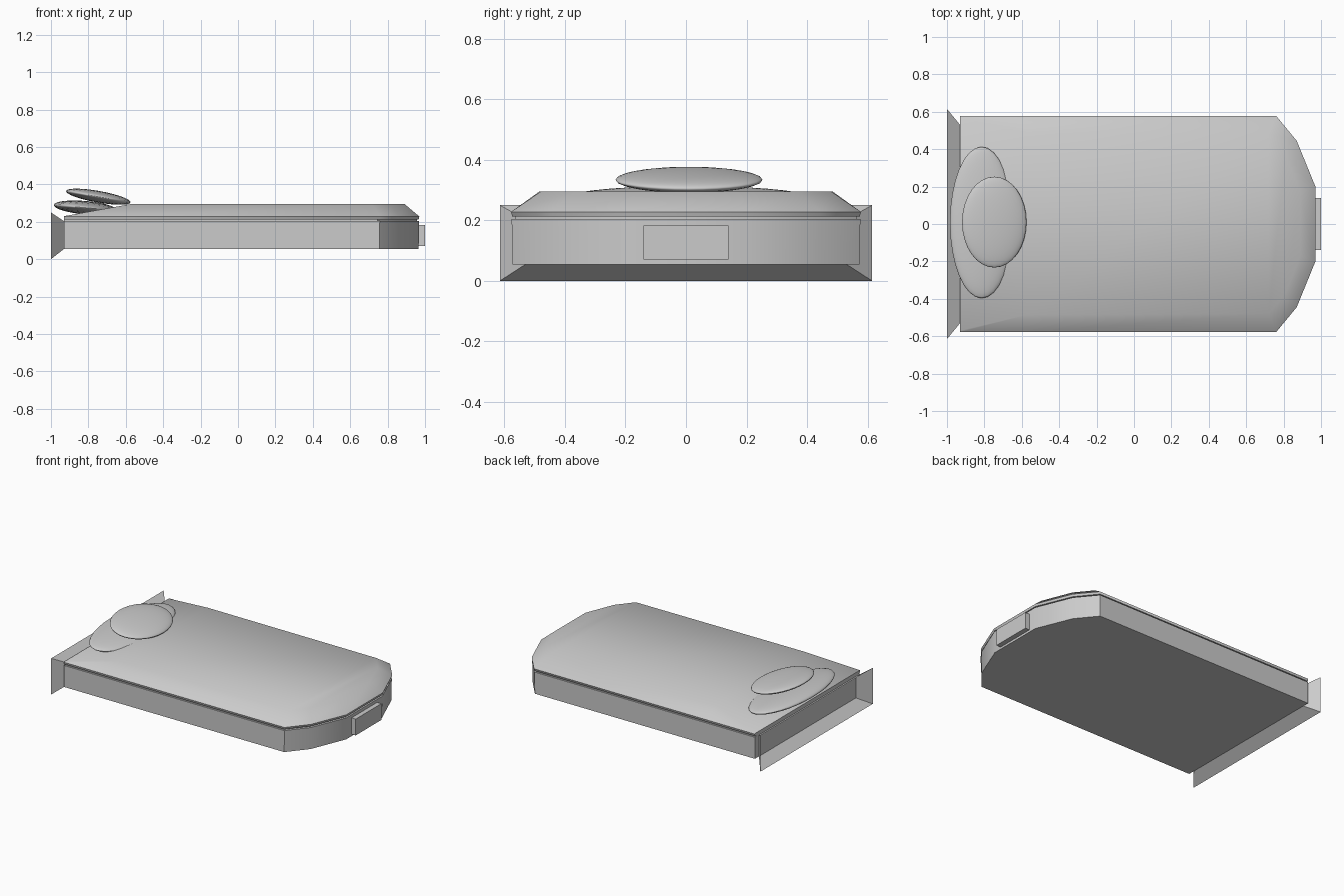
import bpy, bmesh, math

if "Cube" in bpy.data.objects:
    bpy.data.objects.remove(bpy.data.objects["Cube"])

def finish(bm, name, angle=50, fix=True):
    if fix:
        bmesh.ops.recalc_face_normals(bm, faces=bm.faces[:])
    me = bpy.data.meshes.new(name)
    bm.to_mesh(me)
    bm.free()
    ob = bpy.data.objects.new(name, me)
    bpy.context.collection.objects.link(ob)
    bpy.ops.object.select_all(action='DESELECT')
    ob.select_set(True)
    bpy.context.view_layer.objects.active = ob
    bpy.ops.object.shade_smooth_by_angle(angle=math.radians(angle))
    return ob

def loft(name, rings, caps=True, angle=50):
    bm = bmesh.new()
    loops = [[bm.verts.new(p) for p in r] for r in rings]
    n = len(loops[0])
    for a, b in zip(loops, loops[1:]):
        for i in range(n):
            j = (i + 1) % n
            bm.faces.new((a[i], a[j], b[j], b[i]))
    if caps:
        bm.faces.new(loops[0])
        # split the last ring into strips across y so a sloping lid stays clean
        top = loops[-1]
        for i in range(n // 2 - 1):
            bm.faces.new((top[i], top[i + 1], top[n - 2 - i], top[n - 1 - i]))
    return finish(bm, name, angle)

def mirrored(half):
    """Half outline at -y, closed by its mirror at +y."""
    return half + [(x, -y, z) for x, y, z in reversed(half)]

def outline(z, d=0.0):
    pts = [(-0.93, -0.578), (-0.57, -0.578), (0.76, -0.578), (0.87, -0.445), (0.97, -0.2)]
    return mirrored([(x - (d if x > 0 else 0), y + d, z) for x, y in pts])

# Lower body
loft("lower_body", [outline(0.055, 0.004), outline(0.205, 0.002)])

# Narrow seam between body and lid
loft("seam", [outline(0.2, 0.014), outline(0.22, 0.014)])

# Lid with chamfered rim, sloping down at the back
rim = outline(0.228)
crown = mirrored([(-0.93, -0.57, 0.23), (-0.57, -0.485, 0.295), (0.72, -0.48, 0.295),
                  (0.81, -0.37, 0.295), (0.89, -0.17, 0.295)])
loft("lid", [outline(0.213, 0.004), rim, crown])

# Flared open collar at the back, closed by the body end
def rect(x, y, z0, z1):
    return [(x, -y, z0), (x, y, z0), (x, y, z1), (x, -y, z1)]

loft("flared_collar", [rect(-0.93, 0.53, 0.055, 0.203), rect(-1.0, 0.615, 0.0, 0.25)], caps=False)

# Small block on the nose
loft("nose_block", [rect(0.96, 0.14, 0.07, 0.183), rect(1.0, 0.14, 0.07, 0.183)])

# Two stacked, tilted flat ellipsoids
for name, loc, size, tilt in (
        ("lower_pad", (-0.815, 0.008, 0.275), (0.17, 0.405, 0.036), 5),
        ("upper_pad", (-0.747, 0.01, 0.334), (0.175, 0.243, 0.031), 10)):
    bm = bmesh.new()
    bmesh.ops.create_uvsphere(bm, u_segments=32, v_segments=16, radius=1)
    ob = finish(bm, name, 60)
    ob.location, ob.scale = loc, size
    ob.rotation_euler = (0, math.radians(tilt), 0)
